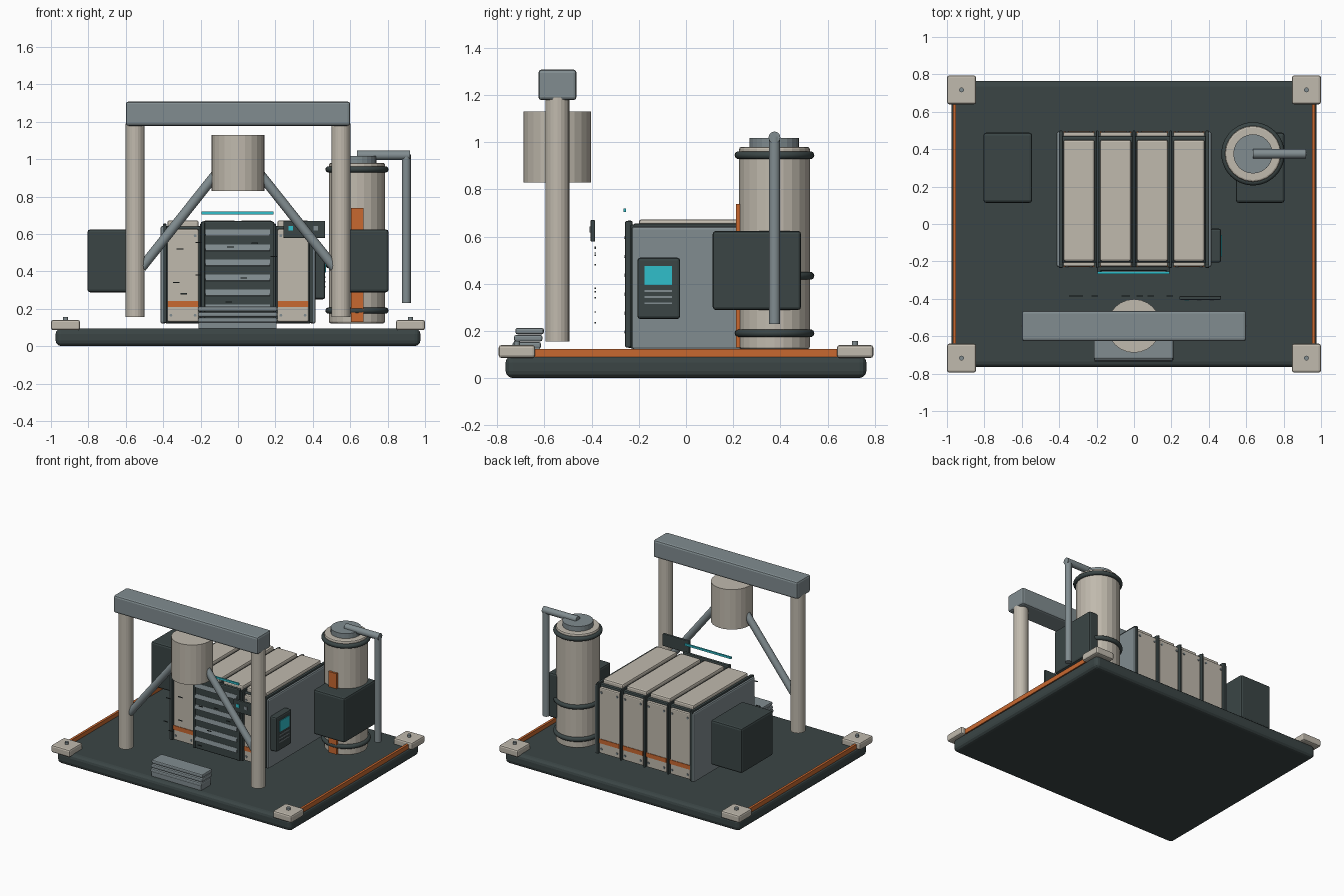
import bpy
import math
from mathutils import Vector

cube = bpy.data.objects.get("Cube")
if cube:
    bpy.data.objects.remove(cube, do_unlink=True)


def material(name, rgb):
    m = bpy.data.materials.new(name)
    m.use_nodes = True
    m.diffuse_color = (*rgb, 1)
    m.node_tree.nodes["Principled BSDF"].inputs["Base Color"].default_value = (*rgb, 1)
    return m


CREAM = material("warm cream", (0.53, 0.49, 0.42))
DARK = material("dark slate", (0.043, 0.06, 0.06))
GREY = material("steel grey", (0.22, 0.265, 0.28))
ORANGE = material("safety orange", (0.58, 0.14, 0.03))
CYAN = material("display cyan", (0.03, 0.52, 0.6))


def finish(obj, name, mat, bevel=0, segments=2):
    obj.name = name
    obj.data.materials.append(mat)
    if bevel:
        mod = obj.modifiers.new("edge", "BEVEL")
        mod.width = bevel
        mod.segments = segments
        mod.limit_method = "ANGLE"
    return obj


def box(name, x, y, z, mat, bevel=0, segments=2):
    """Box from (min, max) ranges on each axis."""
    bpy.ops.mesh.primitive_cube_add(size=1, location=[sum(r) / 2 for r in (x, y, z)])
    obj = bpy.context.object
    obj.scale = [r[1] - r[0] for r in (x, y, z)]
    bpy.ops.object.transform_apply(location=False, rotation=False, scale=True)
    return finish(obj, name, mat, bevel, segments)


def rod(name, start, end, radius, mat, sides=24, bevel=0, smooth=False):
    """Cylinder running between two points."""
    a, b = Vector(start), Vector(end)
    bpy.ops.mesh.primitive_cylinder_add(vertices=sides, radius=radius,
                                        depth=(b - a).length, location=(a + b) / 2)
    obj = bpy.context.object
    obj.rotation_euler = (b - a).to_track_quat("Z", "Y").to_euler()
    if smooth:
        bpy.ops.object.shade_smooth_by_angle(angle=math.radians(40))
    return finish(obj, name, mat, bevel)


def span(centre, size):
    return (centre - size / 2, centre + size / 2)


# Base slab with corner pads and edge stripes
box("base", (-0.975, 0.975), (-0.765, 0.765), (0, 0.095), DARK, 0.03, 3)
for sx in (-1, 1):
    for sy in (-1, 1):
        px, py = sx * 0.922, sy * 0.717
        box("corner_pad", span(px, 0.155), span(py, 0.155), (0.085, 0.14), CREAM, 0.012)
        rod("pad_bolt", (px, py, 0.135), (px, py, 0.157), 0.013, GREY, 12)
    box("edge_stripe", span(sx * 0.96, 0.018), (-0.65, 0.65), (0.09, 0.124), ORANGE)

# Cabinet core and side plates
box("cabinet_core", (-0.39, 0.39), (-0.205, 0.47), (0.12, 0.642), DARK, 0.01)
for sx in (-1, 1):
    box("cabinet_side", span(sx * 0.4, 0.03), (-0.23, 0.495), (0.12, 0.642), GREY, 0.012)

# Cabinet panels on the top, front and back
for i in range(4):
    cx = (i - 1.5) * 0.196
    xr = span(cx, 0.168)
    box("top_panel", xr, (-0.2, 0.45), (0.63, 0.673), CREAM, 0.012)
    for face, sy in (("front", -1), ("back", 1)):
        y = 0.132 + sy * 0.345
        out = y + sy * 0.014
        box(face + "_panel", xr, span(y, 0.028), (0.13, 0.625), CREAM, 0.008)
        box(face + "_stripe", xr, span(out, 0.008), (0.208, 0.24), ORANGE)
        for bx in (-0.065, 0.065):
            for bz in (0.165, 0.59):
                rod(face + "_bolt", (cx + bx, out - sy * 0.01, bz),
                    (cx + bx, out + sy * 0.005, bz), 0.008, GREY, 8)

# Dark ribs between the panels
for i in range(5):
    cx = (i - 2) * 0.196
    width = 0.02 if i in (0, 4) else 0.014
    for y in (-0.22, 0.484):
        box("upright_rib", span(cx, width), span(y, 0.03), (0.125, 0.65), DARK, 0.004)
    box("top_rib", span(cx, width), (-0.22, 0.485), (0.635, 0.655), DARK, 0.004)

# Front vent with tilted slats
box("vent_back", (-0.195, 0.19), (-0.252, -0.226), (0.128, 0.668), DARK, 0.01)
for sx in (-1, 1):
    box("vent_frame", span(sx * 0.185 - 0.0025, 0.02), (-0.258, -0.235), (0.13, 0.665), DARK, 0.004)
for i in range(6):
    z = 0.205 + 0.08 * i
    slat = box("vent_slat", (-0.175, 0.17), span(-0.253, 0.012), span(z, 0.033), GREY)
    slat.rotation_euler.x = math.radians(-12)
box("status_bar", (-0.195, 0.19), span(-0.26, 0.012), (0.704, 0.719), CYAN)

# Display unit on the left side wall
box("display_case", (0.405, 0.466), (-0.206, -0.025), (0.25, 0.51), DARK, 0.012)
box("display_screen", (0.464, 0.471), (-0.175, -0.06), (0.395, 0.475), CYAN)
for i in range(3):
    box("display_key", (0.464, 0.469), (-0.175, -0.06), span(0.317 + 0.026 * i, 0.008), GREY)

# Small indicator panel with lamps and loose marker plates
box("indicator_panel", (0.243, 0.466), (-0.405, -0.385), (0.578, 0.67), DARK, 0.005)
for x, mat in ((0.283, CYAN), (0.35, GREY), (0.415, GREY)):
    box("indicator_lamp", span(x, 0.024), (-0.41, -0.403), span(0.63, 0.024), mat)
for x, z in ((-0.31, 0.52), (-0.33, 0.34), (-0.29, 0.28), (-0.21, 0.555), (-0.21, 0.38),
             (-0.04, 0.53), (0.09, 0.55), (0.03, 0.365), (0.19, 0.48), (-0.05, 0.235)):
    box("marker_plate", span(x, 0.035), span(-0.385, 0.005), span(z, 0.006), DARK)

# Side equipment boxes
for sx in (-1, 1):
    box("side_box", span(sx * 0.675, 0.26), (0.113, 0.488), (0.288, 0.624), DARK, 0.014)

# Gantry: posts, beam, drum and diagonal struts
GY = -0.545
for sx in (-1, 1):
    rod("gantry_post", (sx * 0.55, GY, 0.155), (sx * 0.55, GY, 1.19), 0.051, CREAM, 20)
    rod("gantry_strut", (sx * 0.11, GY, 0.93), (sx * 0.515, GY, 0.42), 0.026, GREY, 16, smooth=True)
box("gantry_beam", (-0.6, 0.6), (-0.626, -0.464), (1.178, 1.308), GREY, 0.014)
rod("gantry_drum", (0, GY, 0.83), (0, GY, 1.13), 0.143, CREAM, 24)

# Stacked front step
for i in range(3):
    box("step_slab", (-0.215, 0.21), span(-0.675 + 0.006 * i, 0.12),
        span(0.139 + 0.03 * i, 0.027), GREY, 0.008)
box("step_foot", (-0.21, 0.205), (-0.73, -0.62), (0.09, 0.13), GREY)

# Tank with bands, cap and outlet pipe
TX, TY = 0.636, 0.375
rod("tank", (TX, TY, 0.122), (TX, TY, 0.98), 0.15, CREAM, 24, 0.01)
rod("tank_cap", (TX, TY, 0.97), (TX, TY, 1.017), 0.105, GREY, 24)
for z in (0.19, 0.433, 0.945):
    bpy.ops.mesh.primitive_torus_add(major_radius=0.152, minor_radius=0.017, major_segments=40,
                                     minor_segments=10, location=(TX, TY, z))
    bpy.ops.object.shade_smooth_by_angle(angle=math.radians(50))
    finish(bpy.context.object, "tank_band", DARK)
box("tank_stripe", (0.603, 0.671), (0.212, 0.232), (0.13, 0.738), ORANGE)
rod("outlet_arm", (TX, TY, 1.02), (0.92, TY, 1.02), 0.025, GREY, 16, smooth=True)
rod("outlet_drop", (0.9, TY, 0.23), (0.9, TY, 1.025), 0.024, GREY, 16, smooth=True)
